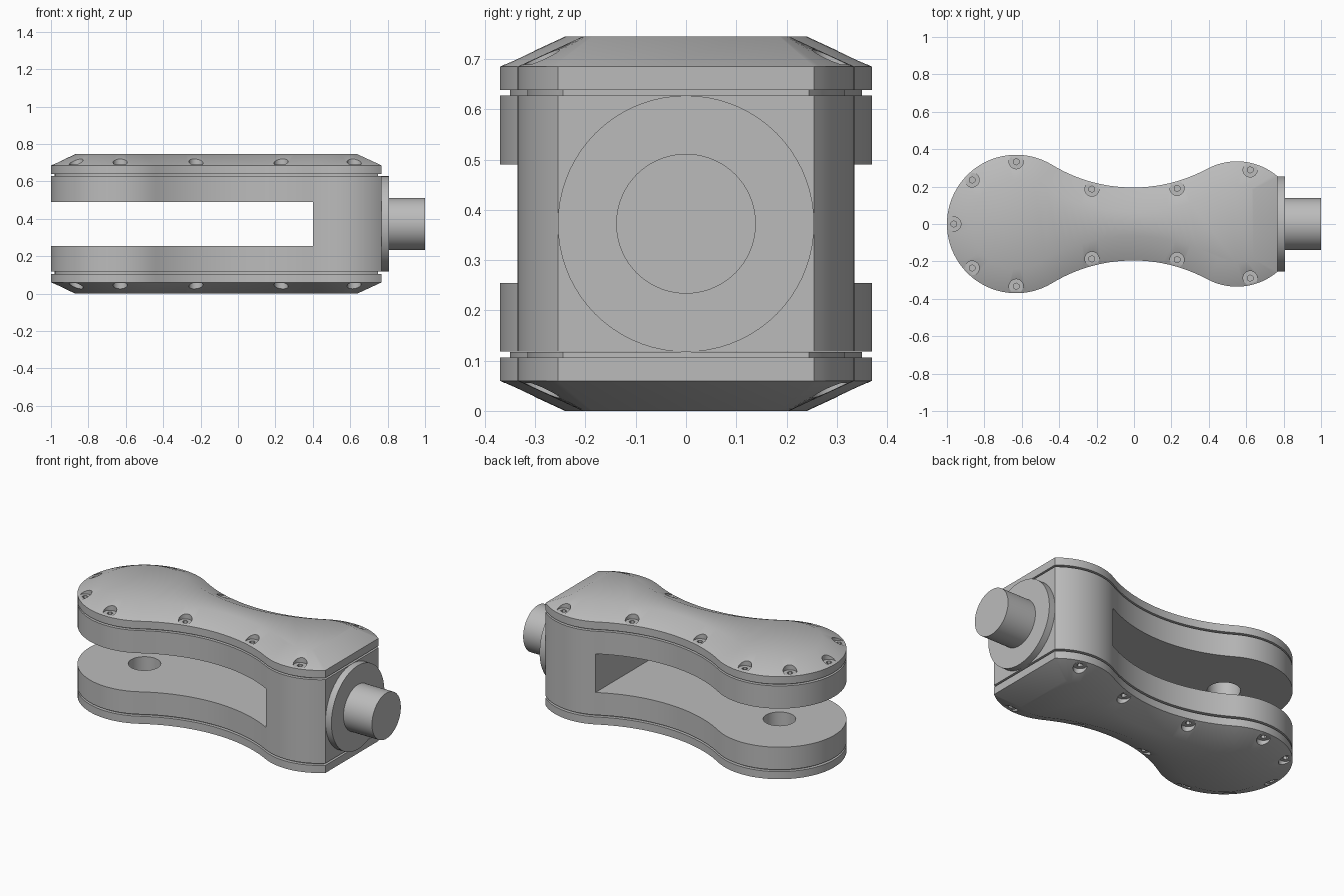
import bpy, bmesh
from math import sqrt, sin, cos, pi, atan2, acos, radians
from mathutils import Matrix

if "Cube" in bpy.data.objects:
    bpy.data.objects.remove(bpy.data.objects["Cube"])

HEIGHT = 0.745
LOBE_X, LOBE_R = -0.63, 0.37        # big round end
HEAD_X, HEAD_R = 0.55, 0.335        # smaller end, cut flat
NECK_X, NECK_Y, NECK_R = -0.005, 1.029, 0.834
END_X = 0.768

grey = bpy.data.materials.new("machined grey")
grey.use_nodes = True
grey.diffuse_color = (0.5, 0.5, 0.5, 1)
grey.node_tree.nodes["Principled BSDF"].inputs["Base Color"].default_value = (0.5, 0.5, 0.5, 1)


def arc(cx, cy, r, a, b, n):
    return [(cx + r * cos(a + (b - a) * i / n), cy + r * sin(a + (b - a) * i / n))
            for i in range(n + 1)]


def outline(d):
    """Plan outline moved inward by d; always the same point count."""
    to_lobe = atan2(NECK_Y, NECK_X - LOBE_X)
    to_head = atan2(NECK_Y, NECK_X - HEAD_X)
    r = HEAD_R - d
    corner = acos((END_X - d - HEAD_X) / r)
    half = arc(HEAD_X, 0, r, corner, to_head, 20)
    half += arc(NECK_X, NECK_Y, NECK_R + d, to_head - pi, to_lobe - pi, 24)[1:]
    half += arc(LOBE_X, 0, LOBE_R - d, to_lobe, pi, 28)[1:]
    return half + [(x, -y) for x, y in reversed(half[:-1])]


def add_object(name, bm):
    bmesh.ops.recalc_face_normals(bm, faces=bm.faces)
    mesh = bpy.data.meshes.new(name)
    bm.to_mesh(mesh)
    bm.free()
    mesh.materials.append(grey)
    ob = bpy.data.objects.new(name, mesh)
    bpy.context.collection.objects.link(ob)
    return ob


def loft(name, levels):
    """Stack outlines given as (inset, z) and cap both ends."""
    bm = bmesh.new()
    rings = [[bm.verts.new((x, y, z)) for x, y in outline(d)] for d, z in levels]
    for low, high in zip(rings, rings[1:]):
        for i in range(len(low)):
            j = (i + 1) % len(low)
            bm.faces.new((low[i], low[j], high[j], high[i]))
    bm.faces.new(rings[0])
    bm.faces.new(rings[-1])
    return add_object(name, bm)


def cylinders(name, spots, r, z0, z1, sides):
    bm = bmesh.new()
    for x, y in spots:
        bmesh.ops.create_cone(bm, cap_ends=True, segments=sides, radius1=r, radius2=r,
                              depth=z1 - z0, matrix=Matrix.Translation((x, y, (z0 + z1) / 2)))
    return add_object(name, bm)


def activate(ob):
    bpy.ops.object.select_all(action='DESELECT')
    ob.select_set(True)
    bpy.context.view_layer.objects.active = ob


def cut(ob, cutter):
    cutter.hide_render = True
    mod = ob.modifiers.new("cut", 'BOOLEAN')
    mod.operation, mod.solver, mod.object = 'DIFFERENCE', 'EXACT', cutter
    activate(ob)
    bpy.ops.object.modifier_apply(modifier=mod.name)
    bpy.data.objects.remove(cutter)


def smooth(ob):
    activate(ob)
    bpy.ops.object.shade_smooth_by_angle(angle=radians(30))


# Forked body: slot between the prongs and a pin bore through both
body = loft("fork_body", [(0, 0.118), (0, 0.628)])
bm = bmesh.new()
bmesh.ops.create_cube(bm, size=1, matrix=Matrix.Translation((-0.4, 0, HEIGHT / 2))
                      @ Matrix.Diagonal((1.6, 1.2, 0.235, 1)))
cut(body, add_object("slot_cutter", bm))
cut(body, cylinders("bore_cutter", [(LOBE_X, 0)], 0.09, 0, HEIGHT, 48))
smooth(body)

# Screw positions, just inside the outline
INSET = 0.037
spots = [(LOBE_X - LOBE_R + INSET, 0)]
for s in (-1, 1):
    for a in (pi / 2, pi * 3 / 4):
        r = LOBE_R - INSET
        spots.append((LOBE_X + r * cos(a), s * r * sin(a)))
    for x in (-0.225, 0.23):
        spots.append((x, s * (NECK_Y - sqrt((NECK_R + INSET) ** 2 - (x - NECK_X) ** 2))))
    r = HEAD_R - INSET
    spots.append((HEAD_X + r * cos(1.33), s * r * sin(1.33)))

# Chamfered cover with screw pockets and hexagon sockets
top = loft("top_cover", [(0, 0.639), (0, 0.685), (0.13, HEIGHT)])
cut(top, cylinders("pocket_cutter", spots, 0.038, 0.689, 0.8, 32))
cut(top, cylinders("socket_cutter", spots, 0.017, 0.668, 0.8, 6))
smooth(top)

# Recessed gasket that forms the seam groove
gasket = loft("top_gasket", [(0.02, 0.628), (0.02, 0.639)])
smooth(gasket)

# Mirror cover and gasket to the underside
for source, name in ((top, "bottom_cover"), (gasket, "bottom_gasket")):
    mesh = source.data.copy()
    mesh.name = name
    mesh.transform(Matrix.Translation((0, 0, HEIGHT)) @ Matrix.Diagonal((1, 1, -1, 1)))
    mesh.flip_normals()
    bpy.context.collection.objects.link(bpy.data.objects.new(name, mesh))

# Flange disc and shaft on the flat end
for name, r, x0, x1 in (("flange_disc", 0.255, 0.75, 0.808), ("output_shaft", 0.139, 0.79, 1.0)):
    bm = bmesh.new()
    bmesh.ops.create_cone(bm, cap_ends=True, segments=72, radius1=r, radius2=r, depth=x1 - x0,
                          matrix=Matrix.Translation(((x0 + x1) / 2, 0, HEIGHT / 2))
                          @ Matrix.Rotation(pi / 2, 4, 'Y'))
    smooth(add_object(name, bm))
